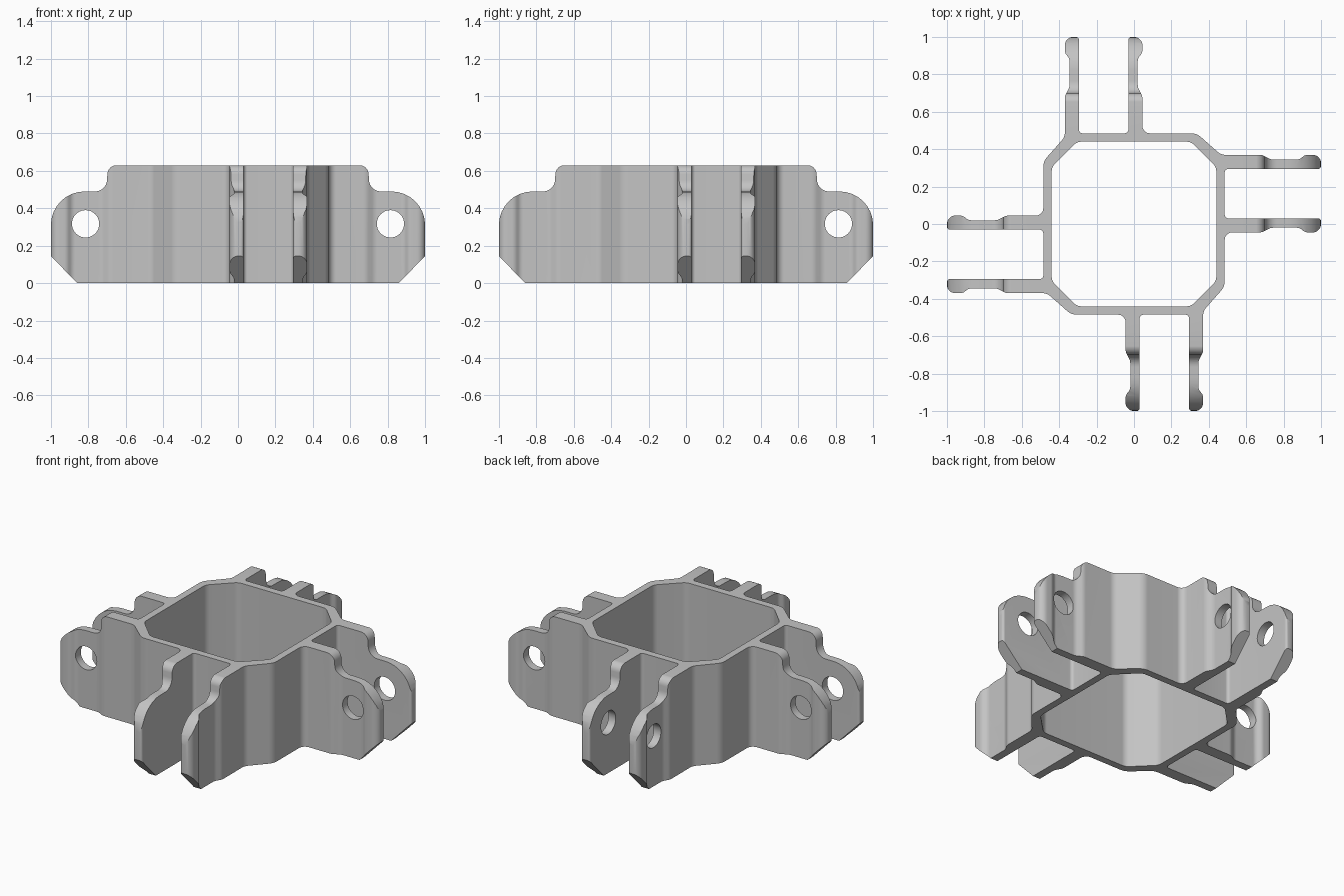
import bpy, bmesh, math
from mathutils import Vector, Matrix

cube = bpy.data.objects.get("Cube")
if cube:
    bpy.data.objects.remove(cube, do_unlink=True)

HEIGHT = 0.63
WALL = 0.485
STEPS = 8


def rounded(points):
    """Turn (x, y, radius) corners into an outline with filleted corners."""
    out = []
    for i, (x, y, r) in enumerate(points):
        p = Vector((x, y))
        if r == 0:
            out.append(p)
            continue
        a = (Vector(points[i - 1][:2]) - p).normalized()
        b = (Vector(points[(i + 1) % len(points)][:2]) - p).normalized()
        half = a.angle(b) / 2
        start = p + a * (r / math.tan(half))
        centre = p + (a + b).normalized() * (r / math.sin(half))
        arm = start - centre
        turn = math.pi - 2 * half
        if a.x * b.y - a.y * b.x > 0:
            turn = -turn
        for k in range(STEPS + 1):
            out.append(centre + Matrix.Rotation(turn * k / STEPS, 2) @ arm)
    return out


def prism(name, outline, low, high, matrix=Matrix()):
    """Extrude a flat outline between two heights, then orient it."""
    bm = bmesh.new()
    face = bm.faces.new([bm.verts.new((p.x, p.y, low)) for p in outline])
    new = bmesh.ops.extrude_face_region(bm, geom=[face])["geom"]
    tops = [v for v in new if isinstance(v, bmesh.types.BMVert)]
    bmesh.ops.translate(bm, verts=tops, vec=(0, 0, high - low))
    bm.transform(matrix)
    bmesh.ops.recalc_face_normals(bm, faces=bm.faces)
    mesh = bpy.data.meshes.new(name)
    bm.to_mesh(mesh)
    bm.free()
    obj = bpy.data.objects.new(name, mesh)
    bpy.context.collection.objects.link(obj)
    return obj


def quarter_turns(points):
    """Repeat one side's corners around all four sides."""
    out = []
    for k in range(4):
        m = Matrix.Rotation(k * math.pi / 2, 2)
        out += [(*(m @ Vector((x, y))), r) for x, y, r in points]
    return out


def cut(obj, tool, operation):
    bpy.context.view_layer.objects.active = obj
    mod = obj.modifiers.new("cut", 'BOOLEAN')
    mod.operation = operation
    mod.solver = 'EXACT'
    mod.object = tool
    bpy.ops.object.modifier_apply(modifier=mod.name)
    bpy.data.objects.remove(tool, do_unlink=True)


# Outer side of a clevis plate: distance outward, share of full thickness, radius
plate = [(0.685, 1, 0.06), (0.73, 0, 0.06), (0.885, 0, 0.04),
         (0.915, 1, 0.04), (1.0, 1, 0.045)]
lower = [(x, -0.02 - 0.025 * t, r) for x, t, r in plate]
upper = [(x, 0.345 + 0.025 * t, r) for x, t, r in reversed(plate)]

# One side of the plan: frame wall and two clevis plates
side = [(WALL, -0.335, 0.08), (WALL, -0.045, 0.04), *lower,
        (1.0, 0.03, 0.015), (WALL, 0.03, 0.02),
        (WALL, 0.295, 0.02), (1.0, 0.295, 0.015), *upper,
        (0.465, 0.37, 0.06)]
bracket = prism("clevis_bracket", rounded(quarter_turns(side)), 0, HEIGHT)

# Octagonal opening through the frame
opening = quarter_turns([(0.44, -0.305, 0.06), (0.44, 0.305, 0.06)])
cut(bracket, prism("opening_cutter", rounded(opening), -0.1, 0.8), 'DIFFERENCE')

# Stepped and rounded elevation of the plates, plus pin holes, in both directions
half = [(0.859, -0.001, 0), (1.0005, 0.145, 0), (1.0005, 0.49, 0.18),
        (0.702, 0.49, 0.065), (0.697, HEIGHT + 0.0005, 0.05)]
elevation = rounded(half + [(-x, z, r) for x, z, r in reversed(half)])
for angle in (0, math.pi / 2):
    upright = Matrix.Rotation(angle, 4, 'Z') @ Matrix.Rotation(math.pi / 2, 4, 'X')
    cut(bracket, prism("elevation_cutter", elevation, -1.2, 1.2, upright), 'INTERSECT')
    for sx in (-1, 1):
        ring = [Vector((sx * 0.815 + 0.073 * math.cos(a), 0.317 + 0.073 * math.sin(a)))
                for a in (math.tau * k / 40 for k in range(40))]
        cut(bracket, prism("pin_hole_cutter", ring, -0.6, 0.6, upright), 'DIFFERENCE')

# Plain grey finish with smooth fillets and crisp edges
grey = bpy.data.materials.new("light_grey")
grey.use_nodes = True
colour = (0.55, 0.55, 0.55, 1)
grey.diffuse_color = colour
grey.node_tree.nodes["Principled BSDF"].inputs["Base Color"].default_value = colour
bracket.data.materials.clear()
bracket.data.materials.append(grey)
for poly in bracket.data.polygons:
    poly.material_index = 0
bpy.ops.object.select_all(action='DESELECT')
bracket.select_set(True)
bpy.context.view_layer.objects.active = bracket
bpy.ops.object.shade_smooth_by_angle(angle=math.radians(30))
